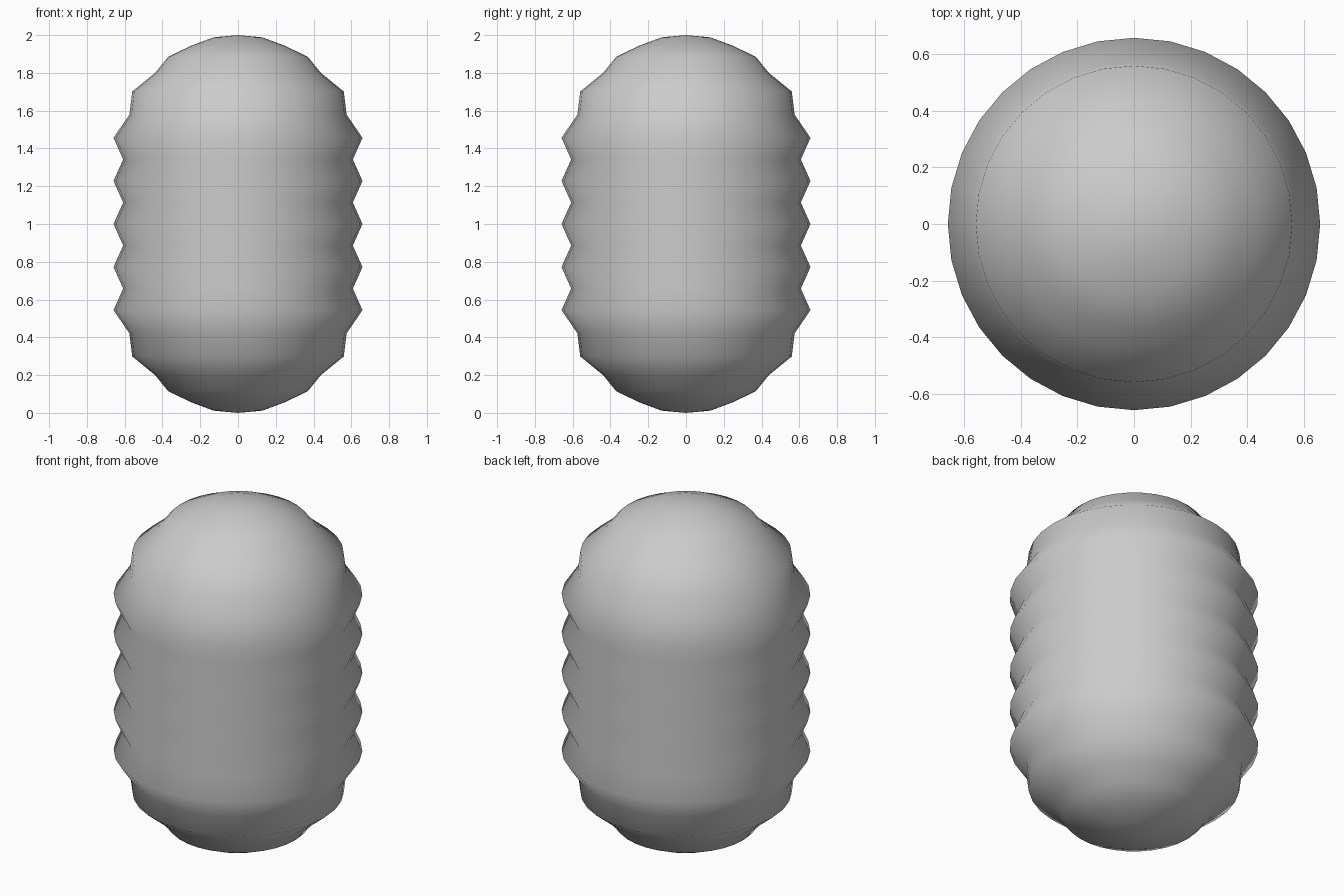
import bpy, bmesh, math

if "Cube" in bpy.data.objects:
    bpy.data.objects.remove(bpy.data.objects["Cube"])

SIDES = 32

# Lower dome profile (radius, z), mirrored for the upper dome
dome = [(0.13, 0.012), (0.25, 0.057), (0.37, 0.115), (0.438, 0.199),
        (0.56, 0.299), (0.575, 0.421)]
# Ribbed middle: ridges and valleys alternate
ribs = [(0.659 if i % 2 == 0 else 0.608, 1 + (i - 4) * 0.114) for i in range(9)]
profile = dome + ribs + [(r, 2 - z) for r, z in reversed(dome)]

bm = bmesh.new()
rings = []
for r, z in profile:
    rings.append([bm.verts.new((r * math.cos(2 * math.pi * k / SIDES),
                                r * math.sin(2 * math.pi * k / SIDES), z))
                  for k in range(SIDES)])
bottom = bm.verts.new((0, 0, 0))
top = bm.verts.new((0, 0, 2))
for k in range(SIDES):
    n = (k + 1) % SIDES
    for a, b in zip(rings, rings[1:]):
        bm.faces.new((a[k], a[n], b[n], b[k]))
    bm.faces.new((bottom, rings[0][n], rings[0][k]))
    bm.faces.new((top, rings[-1][k], rings[-1][n]))
for f in bm.faces:
    f.smooth = True

# Ribbed capsule body
mesh = bpy.data.meshes.new("ribbed_capsule")
bm.to_mesh(mesh)
bm.free()
body = bpy.data.objects.new("ribbed_capsule", mesh)
bpy.context.collection.objects.link(body)
